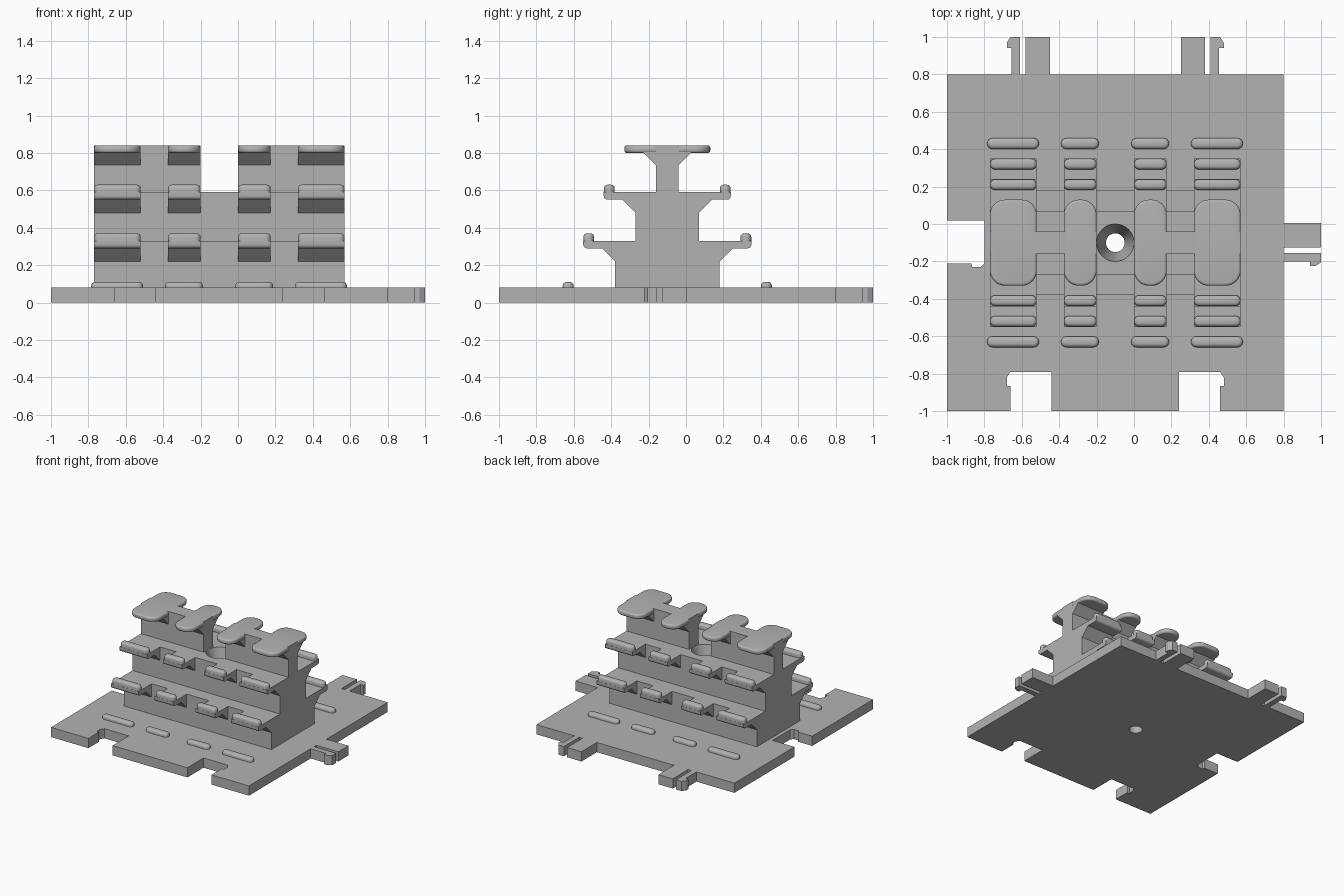
import bpy, bmesh
from math import sin, cos, pi, radians

cube = bpy.data.objects.get("Cube")
if cube:
    bpy.data.objects.remove(cube, do_unlink=True)

GREY = (0.45, 0.45, 0.45, 1)
grey = bpy.data.materials.new("grey plastic")
grey.use_nodes = True
grey.diffuse_color = GREY
grey.node_tree.nodes["Principled BSDF"].inputs["Base Color"].default_value = GREY

CENTRE = -0.1      # the stand is mirrored about x = y = CENTRE
PLATE = 0.08
COLUMNS = [(-0.77, -0.52), (-0.375, -0.2), (0, 0.175), (0.32, 0.57)]


def finish(name, bm):
    bmesh.ops.recalc_face_normals(bm, faces=bm.faces[:])
    mesh = bpy.data.meshes.new(name)
    bm.to_mesh(mesh)
    bm.free()
    mesh.materials.append(grey)
    obj = bpy.data.objects.new(name, mesh)
    bpy.context.collection.objects.link(obj)
    return obj


def prism(name, points, low, high, axis="z", bevel=0, pick=None):
    """Extrude an outline along an axis, rounding the edges chosen by pick."""
    bm = bmesh.new()
    place = (lambda a, b: (low, a, b)) if axis == "x" else (lambda a, b: (a, b, low))
    face = bm.faces.new([bm.verts.new(place(*p)) for p in points])
    new = bmesh.ops.extrude_face_region(bm, geom=[face])["geom"]
    step = (high - low, 0, 0) if axis == "x" else (0, 0, high - low)
    bmesh.ops.translate(bm, vec=step, verts=[v for v in new if isinstance(v, bmesh.types.BMVert)])
    if bevel:
        edges = [e for e in bm.edges if pick(*[v.co for v in e.verts])]
        bmesh.ops.bevel(bm, geom=edges, offset=bevel, segments=4, profile=0.5, affect="EDGES")
    return finish(name, bm)


def smooth(obj):
    bpy.ops.object.select_all(action="DESELECT")
    obj.select_set(True)
    bpy.context.view_layer.objects.active = obj
    bpy.ops.object.shade_smooth_by_angle(angle=radians(35))


def rounded_rect(x0, x1, y0, y1, r, steps=8):
    points = []
    corners = [(x1 - r, y1 - r), (x0 + r, y1 - r), (x0 + r, y0 + r), (x1 - r, y0 + r)]
    for i, (cx, cy) in enumerate(corners):
        for k in range(steps + 1):
            a = (i + k / steps) * pi / 2
            points.append((cx + r * cos(a), cy + r * sin(a)))
    return points


def pill(name, x0, x1, y, z0, z1, width=0.058):
    h = width / 2
    smooth(prism(name, rounded_rect(x0, x1, y - h, y + h, h * 0.98), z0, z1,
                 bevel=0.02, pick=lambda a, b: min(a.z, b.z) > z1 - 0.001))


# Base plate with clip sockets along the front and the right-hand side
notch = [(-0.66, -1), (-0.66, -0.865), (-0.68, -0.865), (-0.68, -0.82),
         (-0.66, -0.79), (-0.44, -0.79), (-0.44, -1)]
mirrored = [(2 * CENTRE - x, y) for x, y in reversed(notch)]
side_notch = [(-1, 0.02), (-0.8, 0.02), (-0.8, -0.21), (-0.82, -0.23),
              (-0.865, -0.23), (-0.87, -0.21), (-1, -0.21)]
outline = [(-1, -1)] + notch + mirrored + [(0.8, -1), (0.8, 0.8), (-1, 0.8)] + side_notch
base = prism("base_plate", outline, 0, PLATE)

# Tabs and spring clips, twice at the back and once at the side
tab = [(-0.58, 0.8), (-0.45, 0.8), (-0.45, 1), (-0.58, 1)]
clip = [(-0.61, 0.8), (-0.61, 1), (-0.66, 1), (-0.68, 0.97),
        (-0.68, 0.94), (-0.655, 0.94), (-0.655, 0.8)]
for side, move in [("back_right", lambda u, v: (u, v)),
                   ("back_left", lambda u, v: (2 * CENTRE - u, v)),
                   ("left", lambda u, v: (v, u + 0.455))]:
    prism(side + "_tab", [move(*p) for p in tab], 0, PLATE)
    prism(side + "_clip", [move(*p) for p in clip], 0, PLATE)

# Stepped body: two full-length tiers and a split top wall
half = [(0.28, PLATE), (0.28, 0.33), (0.17, 0.33), (0.17, 0.59)]
steps = [(CENTRE + h, z) for h, z in half] + [(CENTRE - h, z) for h, z in reversed(half)]
body = prism("stepped_body", steps, -0.77, 0.57, "x")
for name, x0, x1 in [("right_top_wall", -0.77, -0.2), ("left_top_wall", 0, 0.57)]:
    wall = [(CENTRE - 0.06, 0.59), (CENTRE + 0.06, 0.59), (CENTRE + 0.06, 0.84), (CENTRE - 0.06, 0.84)]
    prism(name, wall, x0, x1, "x")

# Countersunk screw hole through the body and the plate
bm = bmesh.new()
rings = []
for r, z in [(0.05, -0.1), (0.05, 0.47), (0.1, 0.585), (0.1, 0.7)]:
    rings.append([bm.verts.new((CENTRE + r * cos(i * pi / 24), CENTRE + r * sin(i * pi / 24), z))
                  for i in range(48)])
for a, b in zip(rings, rings[1:]):
    for i in range(48):
        j = (i + 1) % 48
        bm.faces.new((a[i], a[j], b[j], b[i]))
bm.faces.new(rings[0])
bm.faces.new(rings[-1])
cutter = finish("hole_cutter", bm)
for obj in (base, body):
    mod = obj.modifiers.new("screw hole", "BOOLEAN")
    mod.operation, mod.solver, mod.object = "DIFFERENCE", "EXACT", cutter
    bpy.context.view_layer.objects.active = obj
    bpy.ops.object.modifier_apply(modifier=mod.name)
    smooth(obj)
bpy.data.objects.remove(cutter, do_unlink=True)

# Arms with hooked lips, crowning slabs and floor ridges in each column
for n, (x0, x1) in enumerate(COLUMNS, 1):
    for s, side in ((-1, "front"), (1, "back")):
        for tier, (h, top) in enumerate([(0.28, 0.33), (0.17, 0.59)], 1):
            tip = h + 0.17
            arm = [(h - 0.02, top), (tip, top), (tip, top - 0.04), (h + 0.07, top - 0.04),
                   (h, top - 0.11), (h - 0.02, top - 0.11)]
            edge = CENTRE + s * tip
            smooth(prism(f"{side}_arm_{tier}_{n}", [(CENTRE + s * y, z) for y, z in arm], x0, x1, "x",
                         bevel=0.02, pick=lambda a, b: all(
                             abs(v.y - edge) < 0.001 and v.z < top - 0.03 for v in (a, b))))
            pill(f"{side}_lip_{tier}_{n}", x0, x1, CENTRE + s * (tip - 0.03), top - 0.01, top + 0.04)
        pill(f"{side}_floor_ridge_{n}", x0 - 0.015, x1 + 0.012, CENTRE + s * 0.53, PLATE - 0.01, 0.11)
    slab = rounded_rect(x0, x1, CENTRE - 0.23, CENTRE + 0.23, 0.08)
    smooth(prism(f"top_slab_{n}", slab, 0.8, 0.84, bevel=0.014, pick=lambda a, b: (
        abs(a.z - b.z) < 0.001 and min(abs(a.y - CENTRE), abs(b.y - CENTRE)) > 0.149)))
    gusset = [(-0.13, 0.805), (-0.06, 0.735), (0.06, 0.735), (0.13, 0.805)]
    prism(f"top_gusset_{n}", [(CENTRE + y, z) for y, z in gusset], x0, x1, "x")
